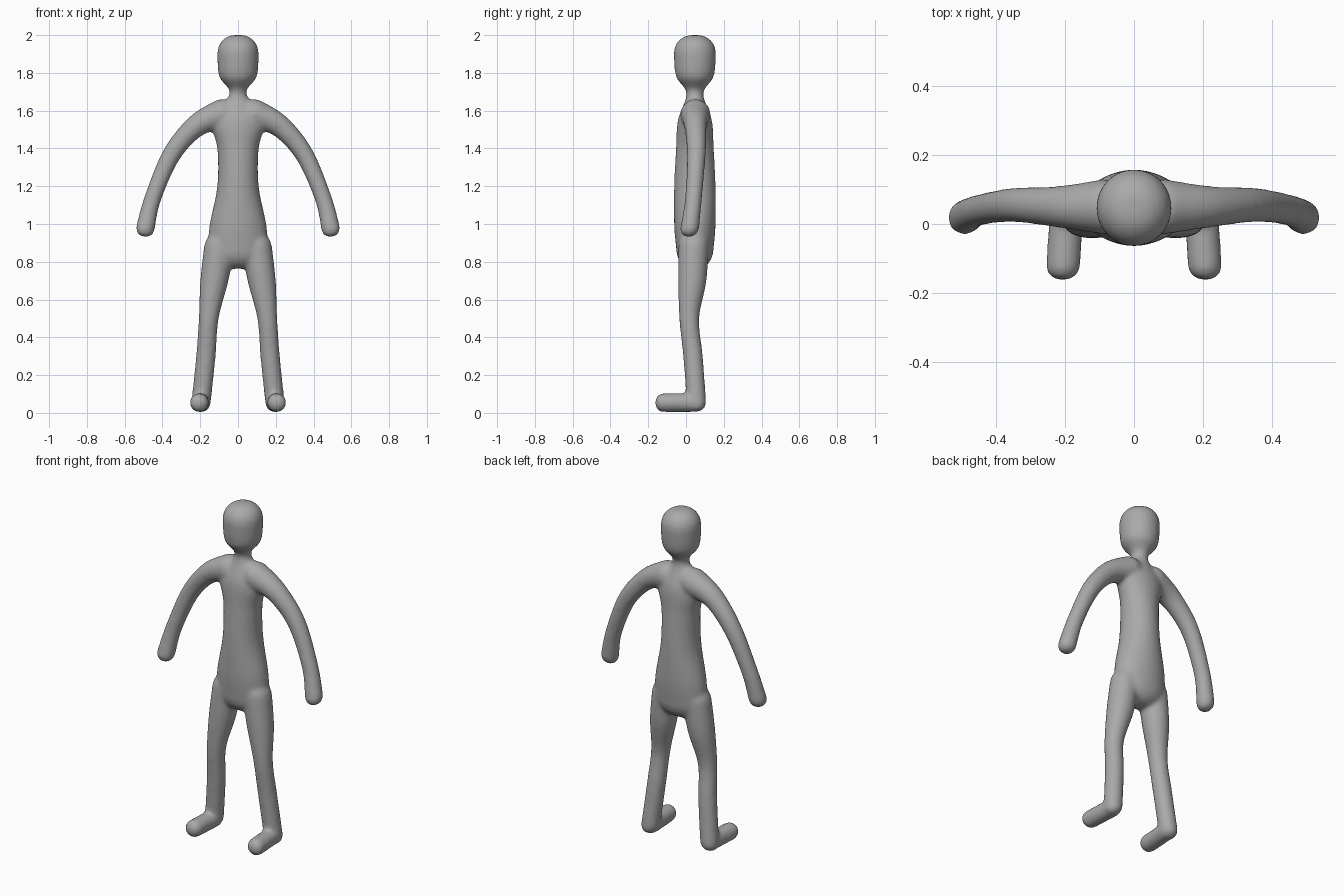
import bpy, bmesh, math
from mathutils import Vector

cube = bpy.data.objects.get("Cube")
if cube:
    bpy.data.objects.remove(cube, do_unlink=True)

SIDES, STEPS = 28, 6
SIDEWAYS = Vector((1, 0, 0))
BACKWARD = Vector((0, 1, 0))
BODY_MIDDLE = 0.047

# One skin colour
skin = bpy.data.materials.new("plain_grey")
skin.use_nodes = True
grey = (0.4, 0.4, 0.4, 1)
skin.diffuse_color = grey
skin.node_tree.nodes["Principled BSDF"].inputs["Base Color"].default_value = grey


def smooth_path(keys):
    """Run a smooth curve through the key sections."""
    points = [keys[0]] + keys + [keys[-1]]
    sections = []
    for before, start, end, after in zip(points, points[1:], points[2:], points[3:]):
        leave, arrive = (end - before) / 2, (after - start) / 2
        for step in range(STEPS):
            t = step / STEPS
            ease = t * t * (3 - 2 * t)
            sections.append(start.lerp(end, ease)
                            + leave * (t * (1 - t) ** 2) - arrive * (t * t * (1 - t)))
    return sections + [keys[-1]]


def rounded_cap(section, neighbour, height):
    """Shrink a section to a dome pointing away from its neighbour."""
    centre = Vector(section[:3])
    outward = (centre - Vector(neighbour[:3])).normalized()
    dome = []
    for step in range(1, STEPS):
        angle = math.pi / 2 * step / STEPS
        place = centre + outward * height * math.sin(angle) ** 0.9
        size = math.cos(angle) ** 0.9
        dome.append(Vector((*place, section[3] * size, section[4] * size)))
    return dome


def tube(bm, keys, side, start_height, end_height, mirror=1):
    """Loft ellipses along a path and round off both ends."""
    path = smooth_path([Vector(key) for key in keys])
    start = rounded_cap(path[0], path[1], start_height)
    end = rounded_cap(path[-1], path[-2], end_height)
    path = start[::-1] + path + end
    rings = []
    for i, section in enumerate(path):
        ahead, behind = path[min(i + 1, len(path) - 1)], path[max(i - 1, 0)]
        across = (Vector(ahead[:3]) - Vector(behind[:3])).cross(side).normalized()
        ring = []
        for k in range(SIDES):
            angle = math.tau * k / SIDES
            point = (Vector(section[:3]) + side * section[3] * math.cos(angle)
                     + across * section[4] * math.sin(angle))
            point.x *= mirror
            ring.append(bm.verts.new(point))
        rings.append(ring)
    for low, high in zip(rings, rings[1:]):
        for k in range(SIDES):
            n = (k + 1) % SIDES
            bm.faces.new((low[k], low[n], high[n], high[k]))
    bm.faces.new(rings[0])
    bm.faces.new(rings[-1])


def limb(bm, joints, side, start_height, end_height):
    """Build a round limb on both sides of the body."""
    keys = [(*place, radius, radius) for *place, radius in joints]
    for mirror in (1, -1):
        tube(bm, keys, side, start_height, end_height, mirror)


# Hips, waist, chest, neck and head: height, half width, half depth
trunk = [
    (0.88, 0.16, 0.1), (1, 0.15, 0.11), (1.2, 0.11, 0.11), (1.4, 0.11, 0.1),
    (1.55, 0.14, 0.09), (1.69, 0.045, 0.045),
    (1.78, 0.1, 0.1), (1.9, 0.11, 0.112),
]
# Limb joints: place and radius
arm = [
    (0.09, 0.05, 1.58, 0.08), (0.22, 0.05, 1.52, 0.06), (0.35, 0.055, 1.37, 0.05),
    (0.45, 0.04, 1.14, 0.045), (0.49, 0.02, 0.98, 0.05),
]
leg = [
    (0.1, 0.04, 0.88, 0.08), (0.125, 0.033, 0.7, 0.075), (0.155, 0.017, 0.5, 0.053),
    (0.17, 0.037, 0.3, 0.052), (0.195, 0.055, 0.06, 0.052),
]
foot = [(0.195, 0.05, 0.054, 0.05), (0.205, -0.12, 0.054, 0.05)]

bm = bmesh.new()
tube(bm, [(0, BODY_MIDDLE, height, width, depth) for height, width, depth in trunk],
     SIDEWAYS, 0.12, 0.103)
limb(bm, arm, BACKWARD, 0.08, 0.05)
limb(bm, leg, SIDEWAYS, 0.08, 0.055)
limb(bm, foot, SIDEWAYS, 0.04, 0.043)
bmesh.ops.recalc_face_normals(bm, faces=bm.faces)
mesh = bpy.data.meshes.new("body")
bm.to_mesh(mesh)
bm.free()
mesh.materials.append(skin)
body = bpy.data.objects.new("body", mesh)
bpy.context.collection.objects.link(body)

# Fuse the limbs into one skin and soften the joins
fuse = body.modifiers.new("fuse", 'REMESH')
fuse.mode = 'VOXEL'
fuse.voxel_size = 0.01
fuse.use_smooth_shade = True
soften = body.modifiers.new("soften", 'SMOOTH')
soften.factor = 0.5
soften.iterations = 12
